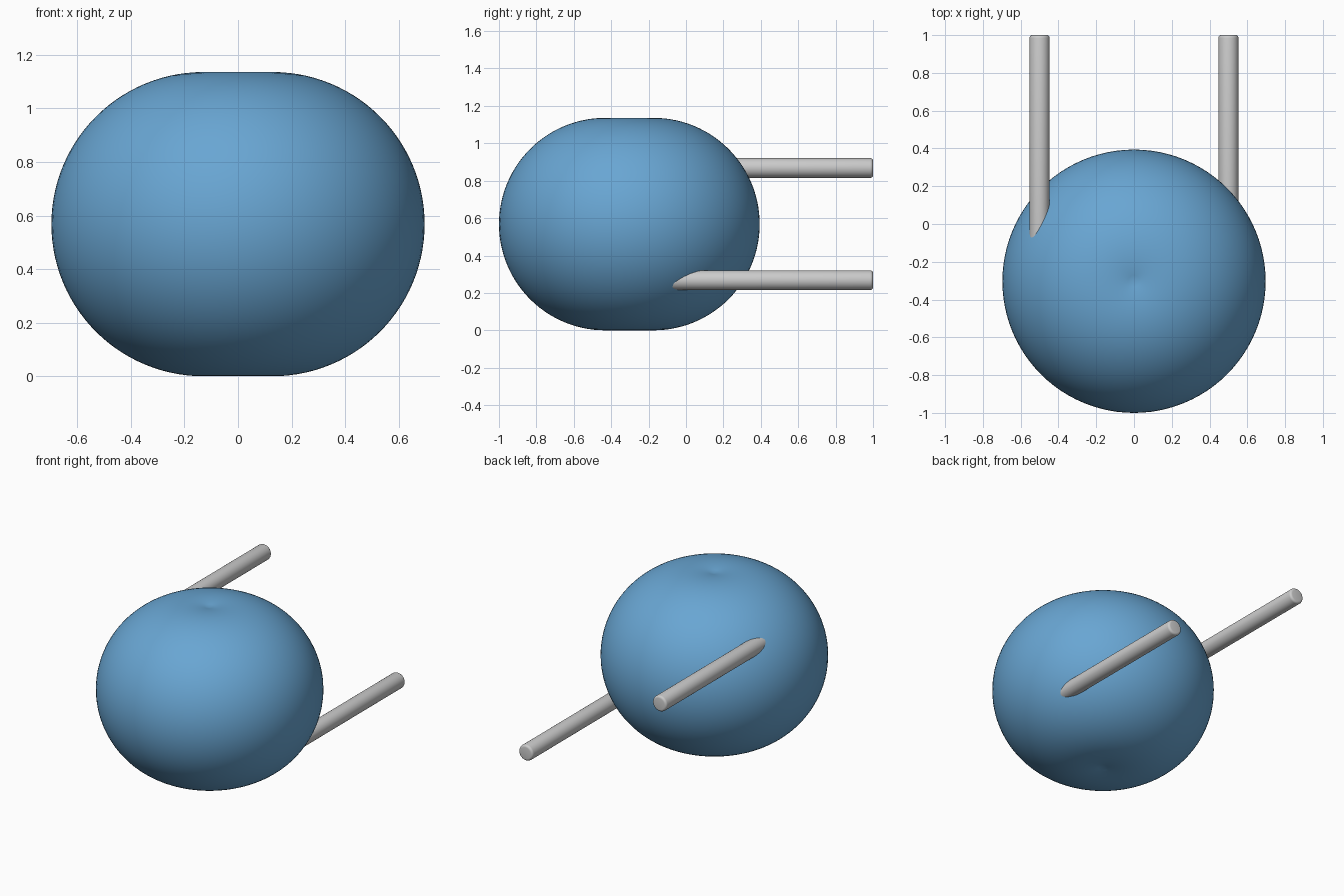
import bpy, bmesh, math
from mathutils import Matrix, Vector

if "Cube" in bpy.data.objects:
    bpy.data.objects.remove(bpy.data.objects["Cube"])

CY, MID = -0.303, 0.568      # body axis position and mid height
RING, TUBE = 0.129, 0.568    # arc centre offset and arc radius


def finish(bm, name, angle):
    bmesh.ops.recalc_face_normals(bm, faces=bm.faces)
    mesh = bpy.data.meshes.new(name)
    bm.to_mesh(mesh)
    bm.free()
    ob = bpy.data.objects.new(name, mesh)
    bpy.context.collection.objects.link(ob)
    bpy.ops.object.select_all(action='DESELECT')
    ob.select_set(True)
    bpy.context.view_layer.objects.active = ob
    bpy.ops.object.shade_smooth_by_angle(angle=math.radians(angle))
    return ob


# Round body: arc profile turned about its axis, slightly dimpled at both poles
bm = bmesh.new()
end = math.acos(-RING / TUBE)
steps = 64
verts = []
for i in range(steps + 1):
    a = -end + 2 * end * i / steps
    verts.append(bm.verts.new((RING + TUBE * math.cos(a), 0, TUBE * math.sin(a))))
for a, b in zip(verts, verts[1:]):
    bm.edges.new((a, b))
bmesh.ops.spin(bm, geom=bm.verts[:] + bm.edges[:], cent=(0, 0, 0), axis=(0, 0, 1),
               angle=math.tau, steps=96, use_duplicate=False)
bmesh.ops.remove_doubles(bm, verts=bm.verts, dist=0.0005)
bmesh.ops.translate(bm, verts=bm.verts, vec=Vector((0, CY, MID)))
body = finish(bm, "round_body", 40)
blue = bpy.data.materials.new("blue")
blue.diffuse_color = (0.14, 0.38, 0.65, 1)
blue.use_nodes = True
blue.node_tree.nodes["Principled BSDF"].inputs["Base Color"].default_value = blue.diffuse_color
body.data.materials.append(blue)


# Two straight rods with softened ends, set diagonally and pointing back
def rod(name, x, z, y0=-0.3, y1=1.0, radius=0.053):
    bm = bmesh.new()
    bmesh.ops.create_cone(bm, cap_ends=True, segments=48, radius1=radius,
                          radius2=radius, depth=y1 - y0,
                          matrix=Matrix.Translation((x, (y0 + y1) / 2, z))
                          @ Matrix.Rotation(math.pi / 2, 4, 'X'))
    rims = [e for e in bm.edges if abs(e.verts[0].co.y - e.verts[1].co.y) < 0.01]
    bmesh.ops.bevel(bm, geom=rims, offset=0.015, segments=4, profile=0.5,
                    affect='EDGES')
    return finish(bm, name, 40)


rod("upper_left_rod", -0.5, MID + 0.3)
rod("lower_right_rod", 0.5, MID - 0.3)
